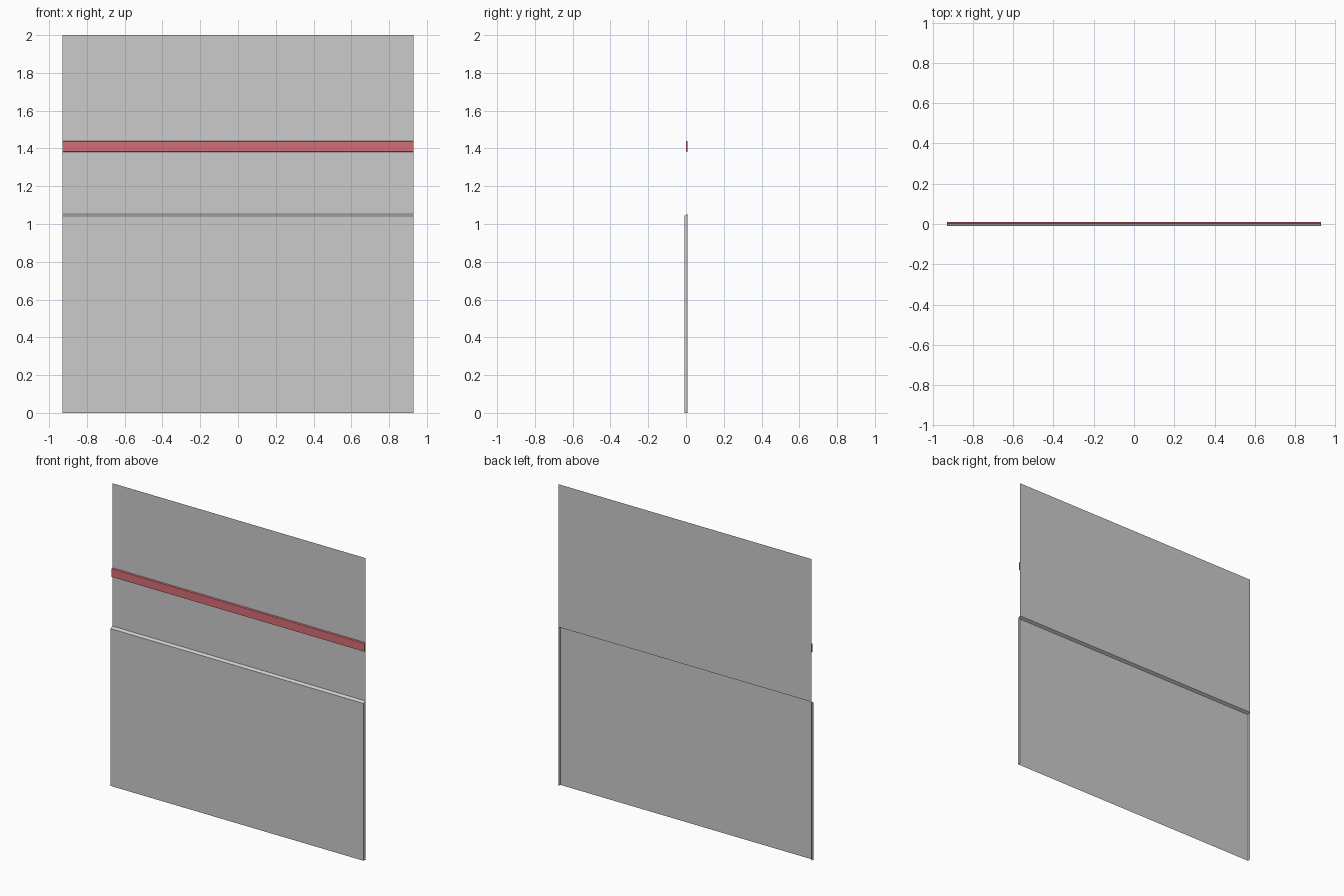
import bpy
import bmesh

HALF = 0.928           # half the wall's width
FRONT, BACK = -0.009, 0.009

cube = bpy.data.objects.get("Cube")
if cube:
    bpy.data.objects.remove(cube, do_unlink=True)


def make_material(name, rgb):
    mat = bpy.data.materials.new(name)
    mat.use_nodes = True
    color = (*rgb, 1.0)
    mat.diffuse_color = color
    mat.node_tree.nodes["Principled BSDF"].inputs["Base Color"].default_value = color
    return mat


def sweep(name, profile, mat, caps=False):
    """Sweep an open (y, z) profile across the width, optionally closing both ends."""
    bm = bmesh.new()
    right = [bm.verts.new((-HALF, y, z)) for y, z in profile]
    left = [bm.verts.new((HALF, y, z)) for y, z in profile]
    for i in range(len(profile) - 1):
        bm.faces.new((right[i], left[i], left[i + 1], right[i + 1]))
    if caps:
        bm.faces.new(right)
        bm.faces.new(left[::-1])
    mesh = bpy.data.meshes.new(name)
    bm.to_mesh(mesh)
    bm.free()
    mesh.materials.append(mat)
    obj = bpy.data.objects.new(name, mesh)
    bpy.context.collection.objects.link(obj)
    return obj


grey = make_material("wall grey", (0.6, 0.6, 0.6))
red = make_material("rail red", (0.67, 0.155, 0.18))

# Thin upper wall sheet
sweep("upper_wall", [(BACK, 1.053), (BACK, 2.0)], grey)

# Lower wainscot: front sheet, sloped ledge and ends, open at back and bottom
sweep("lower_wainscot",
      [(BACK, 0), (FRONT, 0), (FRONT, 1.043), (BACK, 1.053)][1:], grey)
for name, x in (("wainscot_left_end", HALF), ("wainscot_right_end", -HALF)):
    corners = [(x, BACK, 0), (x, FRONT, 0), (x, FRONT, 1.043), (x, BACK, 1.053)]
    if x > 0:
        corners.reverse()
    # Outward-facing end strip
    mesh = bpy.data.meshes.new(name)
    mesh.from_pydata(corners, [], [(3, 2, 1, 0)])
    mesh.materials.append(grey)
    bpy.context.collection.objects.link(bpy.data.objects.new(name, mesh))

# Shallow red rail on the front of the upper wall
sweep("chair_rail",
      [(BACK, 1.38), (0.0, 1.383), (0.0, 1.437), (BACK, 1.44)], red, caps=True)
